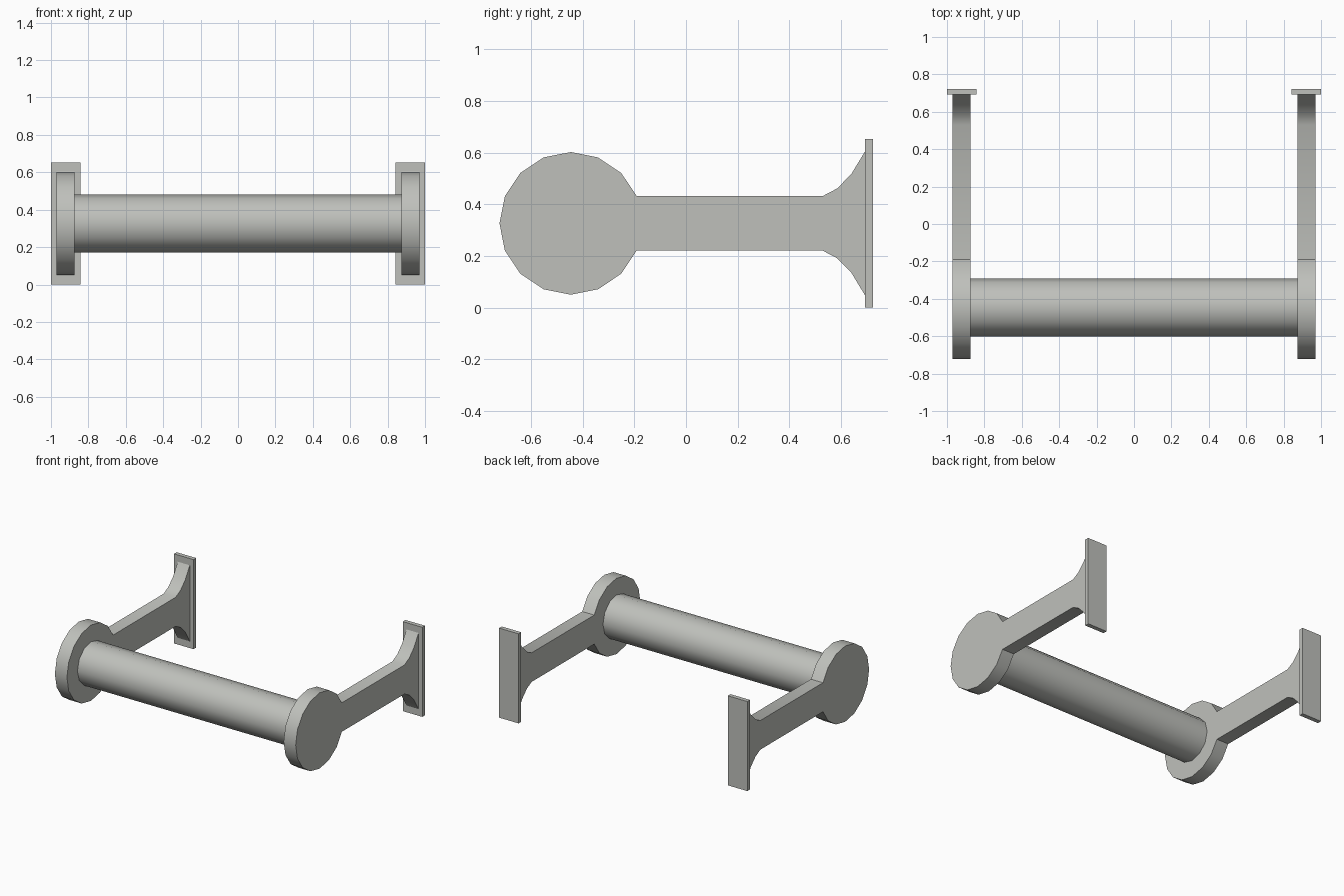
import bpy
import bmesh
import math

cube = bpy.data.objects.get("Cube")
if cube:
    bpy.data.objects.remove(cube, do_unlink=True)

grey = bpy.data.materials.new("warm_grey")
grey.use_nodes = True
colour = (0.52, 0.53, 0.50, 1)
grey.diffuse_color = colour
grey.node_tree.nodes["Principled BSDF"].inputs["Base Color"].default_value = colour

DISC_Y, AXIS_Z = -0.446, 0.326
DISC_R, ROLLER_R = 0.276, 0.155
ARM_IN, ARM_OUT = 0.873, 0.97


def extrude_x(name, outline, x0, x1):
    """Solid made by sweeping a (y, z) outline from x0 to x1."""
    bm = bmesh.new()
    face = bm.faces.new([bm.verts.new((x0, y, z)) for y, z in outline])
    swept = bmesh.ops.extrude_face_region(bm, geom=[face])["geom"]
    moved = [v for v in swept if isinstance(v, bmesh.types.BMVert)]
    bmesh.ops.translate(bm, verts=moved, vec=(x1 - x0, 0, 0))
    bmesh.ops.recalc_face_normals(bm, faces=bm.faces)
    mesh = bpy.data.meshes.new(name)
    bm.to_mesh(mesh)
    bm.free()
    mesh.materials.append(grey)
    obj = bpy.data.objects.new(name, mesh)
    bpy.context.collection.objects.link(obj)
    bpy.ops.object.select_all(action="DESELECT")
    obj.select_set(True)
    bpy.context.view_layer.objects.active = obj
    bpy.ops.object.shade_smooth_by_angle(angle=math.radians(40))
    return obj


def ring(radius, sides, first, last):
    """Points on a circle about the roller axis, by step number."""
    return [(DISC_Y + radius * math.cos(math.tau * i / sides),
             AXIS_Z + radius * math.sin(math.tau * i / sides))
            for i in range(first, last + 1)]


# Arm outline: round end, straight neck, flared foot
flare = [(0.53, 0.106), (0.585, 0.135), (0.64, 0.191), (0.692, 0.277)]
foot = [(y, AXIS_Z - h) for y, h in flare]
foot += [(y, AXIS_Z + h) for y, h in reversed(flare)]
arm_outline = ring(DISC_R, 16, 1, 15) + foot

# Wall plate outline
plate_outline = [(0.692, 0), (0.723, 0), (0.723, 0.652), (0.692, 0.652)]

for side, s in (("left", 1), ("right", -1)):
    extrude_x(side + "_arm", arm_outline, s * ARM_IN, s * ARM_OUT)
    extrude_x(side + "_wall_plate", plate_outline, s * 0.843, s * 1.0)

# Roller between the arms
extrude_x("roller", ring(ROLLER_R, 12, 0, 11), -ARM_IN, ARM_IN)
